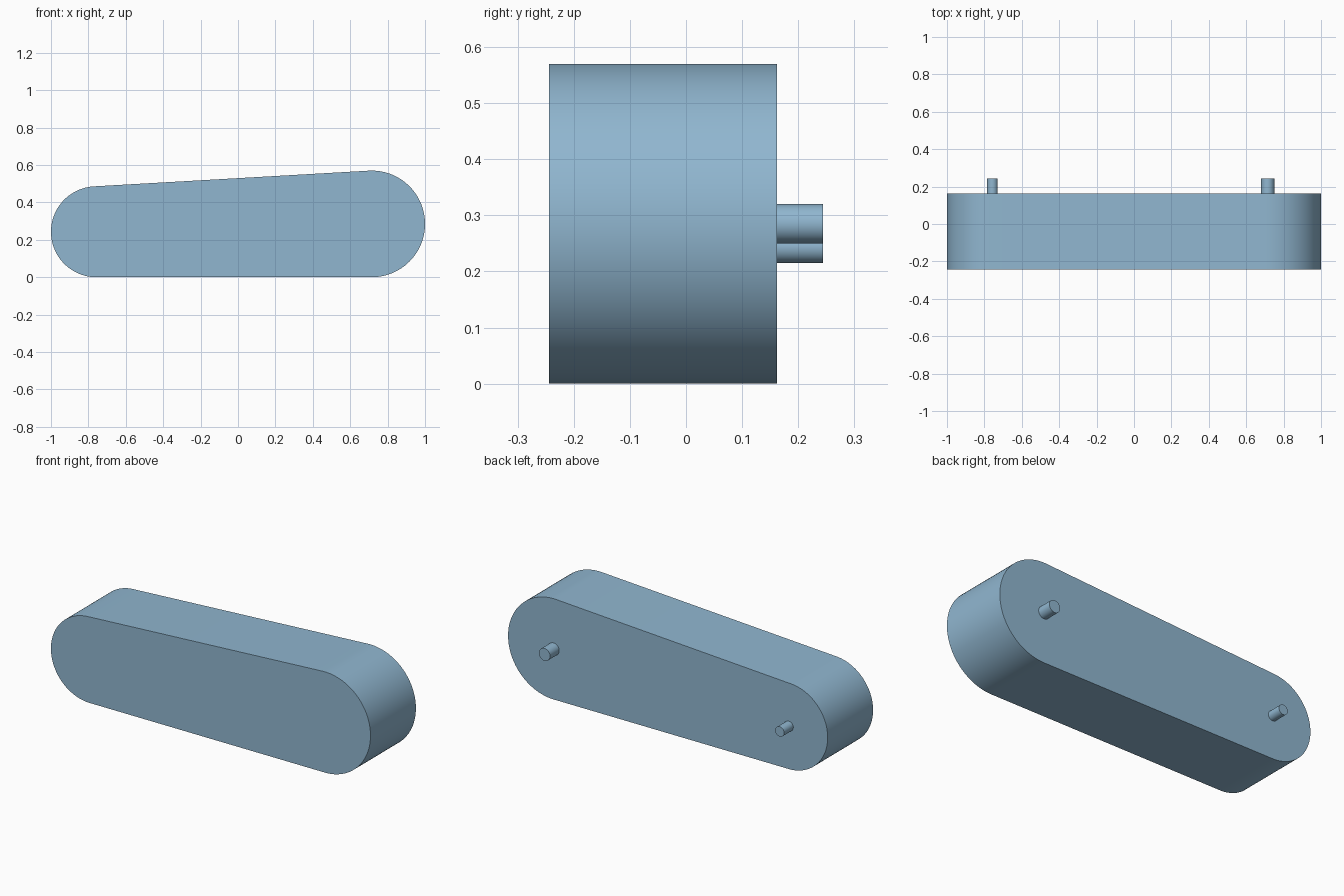
import bpy, bmesh, math

if "Cube" in bpy.data.objects:
    bpy.data.objects.remove(bpy.data.objects["Cube"])

blue = bpy.data.materials.new("light steel blue")
blue.diffuse_color = (0.28, 0.47, 0.63, 1.0)
blue.use_nodes = True
blue.node_tree.nodes["Principled BSDF"].inputs["Base Color"].default_value = blue.diffuse_color

# Shared layout: two round ends of different size resting on the ground
R_LEFT, R_RIGHT = 0.243, 0.285
X_LEFT, X_RIGHT = -1 + R_LEFT, 1 - R_RIGHT
Y_FRONT, Y_BACK, Y_PEG = -0.244, 0.162, 0.244


def arc(cx, r, start, end, steps):
    """Points on a circle of radius r that touches z = 0."""
    angles = [start + (end - start) * i / steps for i in range(steps + 1)]
    return [(cx + r * math.cos(a), r + r * math.sin(a)) for a in angles]


def extrude_profile(name, profile, y0, y1):
    """Solid made by sweeping an x-z profile along y."""
    bm = bmesh.new()
    face = bm.faces.new([bm.verts.new((x, y0, z)) for x, z in profile])
    swept = bmesh.ops.extrude_face_region(bm, geom=[face], use_keep_orig=True)
    verts = [g for g in swept["geom"] if isinstance(g, bmesh.types.BMVert)]
    bmesh.ops.translate(bm, verts=verts, vec=(0, y1 - y0, 0))
    bmesh.ops.recalc_face_normals(bm, faces=bm.faces)
    mesh = bpy.data.meshes.new(name)
    bm.to_mesh(mesh)
    bm.free()
    mesh.materials.append(blue)
    obj = bpy.data.objects.new(name, mesh)
    bpy.context.collection.objects.link(obj)
    bpy.ops.object.select_all(action='DESELECT')
    obj.select_set(True)
    bpy.context.view_layer.objects.active = obj
    bpy.ops.object.shade_smooth_by_angle(angle=math.radians(30))
    return obj


# Body: tapered slot shape, with the top line tangent to both round ends
tilt = 2 * math.atan2(R_RIGHT - R_LEFT, X_RIGHT - X_LEFT)
top = math.pi / 2 + tilt
outline = (arc(X_RIGHT, R_RIGHT, -math.pi / 2, top, 48)
           + arc(X_LEFT, R_LEFT, top, 1.5 * math.pi, 48))
extrude_profile("body", outline, Y_FRONT, Y_BACK)

# Pegs: short round pins on the back, at the centre of each round end
for name, x, z, r in (("left_peg", X_LEFT, R_LEFT, 0.028),
                      ("right_peg", X_RIGHT, R_RIGHT, 0.035)):
    circle = [(x + r * math.cos(a), z + r * math.sin(a))
              for a in (math.tau * i / 48 for i in range(48))]
    extrude_profile(name, circle, Y_BACK - 0.002, Y_PEG)
